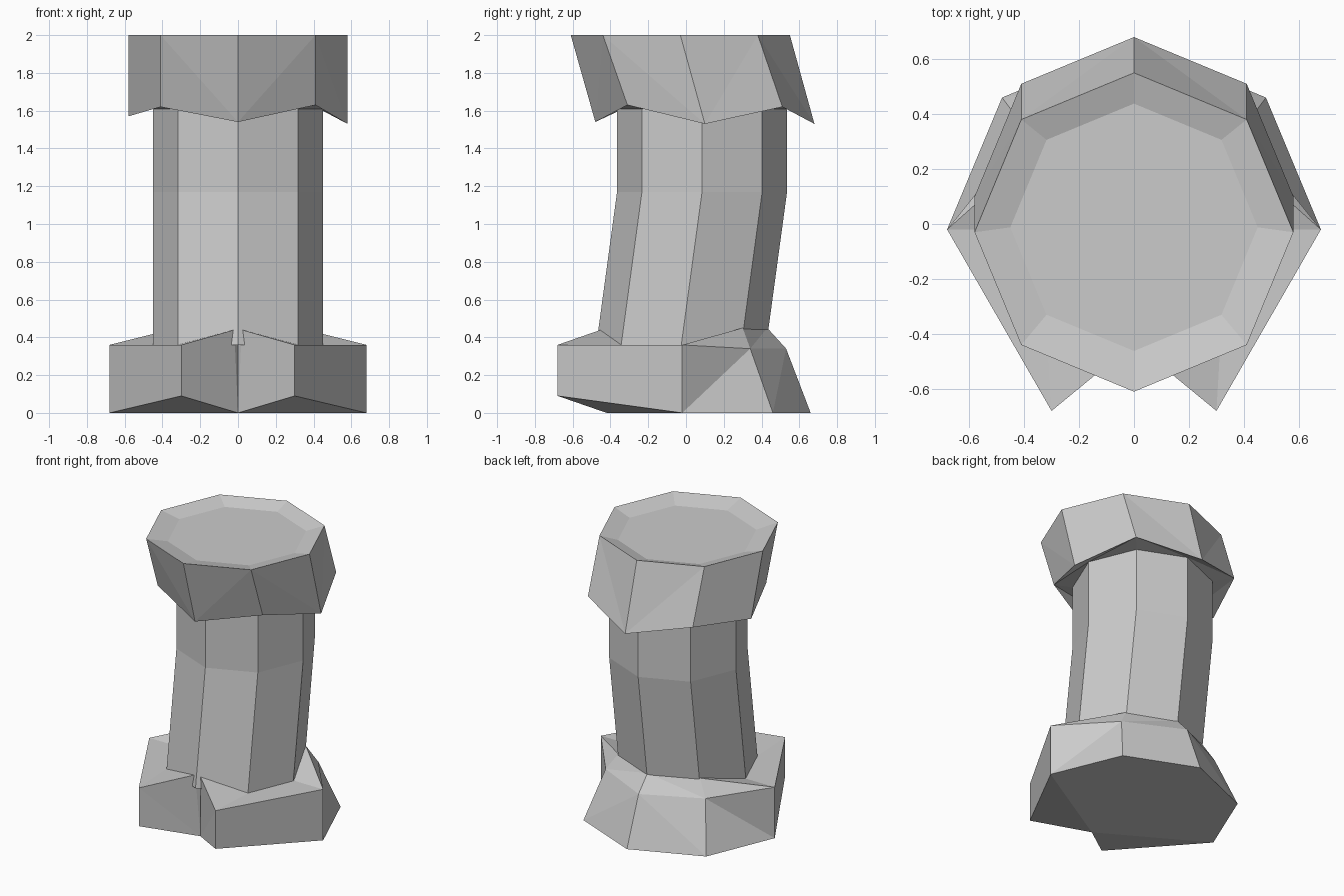
import bpy, bmesh
from math import sin, cos, pi

cube = bpy.data.objects.get("Cube")
if cube:
    bpy.data.objects.remove(cube, do_unlink=True)

grey = bpy.data.materials.new("light_grey")
grey.use_nodes = True
colour = (0.6, 0.6, 0.6, 1)
grey.diffuse_color = colour
grey.node_tree.nodes["Principled BSDF"].inputs["Base Color"].default_value = colour


def octagon(radius, y, heights):
    """Eight points around (0, y); heights is one z or one z per corner."""
    if not isinstance(heights, (list, tuple)):
        heights = [heights] * 8
    return [(radius * cos(k * pi / 4), y + radius * sin(k * pi / 4), heights[k])
            for k in range(8)]


def finish(name, bm):
    bmesh.ops.remove_doubles(bm, verts=bm.verts, dist=0.0005)
    bmesh.ops.recalc_face_normals(bm, faces=bm.faces)
    mesh = bpy.data.meshes.new(name)
    bm.to_mesh(mesh)
    bm.free()
    mesh.materials.append(grey)
    obj = bpy.data.objects.new(name, mesh)
    bpy.context.collection.objects.link(obj)
    return obj


def loft(name, rings):
    """Skin stacked octagons with triangles and cap both ends."""
    bm = bmesh.new()
    rows = [[bm.verts.new(p) for p in ring] for ring in rings]
    for low, high in zip(rows, rows[1:]):
        for k in range(8):
            n = (k + 1) % 8
            a, b, c, d = low[k], low[n], high[n], high[k]
            # Diagonals fan out from the even lower corners
            tris = ((a, b, c), (a, c, d)) if k % 2 == 0 else ((a, b, d), (b, c, d))
            for tri in tris:
                bm.faces.new(tri)
    bm.faces.new(rows[0])
    bm.faces.new(rows[-1])
    return finish(name, bm)


# Bent shaft
loft("leg_shaft", [octagon(0.45, -0.025, 0.36),
                   octagon(0.45, 0.085, 1.17),
                   octagon(0.45, 0.085, 1.62)])

# Slanted cuff with a jagged hem and a shallow dished top
hem = [1.53, 1.62, 1.53, 1.62, 1.57, 1.62, 1.54, 1.63]
loft("top_cuff", [octagon(0.45, 0.085, 1.61),
                  octagon(0.58, 0.10, hem),
                  octagon(0.58, -0.03, 2.0),
                  octagon(0.45, -0.012, 1.965)])

# Cloven foot: half outline from back to cleft, as (sole, rim, ankle) points
outline = [
    ((0, 0.66, 0), (0, 0.53, 0.34), (0, 0.43, 0.45)),             # back
    ((0.48, 0.46, 0), (0.39, 0.34, 0.34), (0.32, 0.30, 0.45)),    # heel
    ((0.68, -0.02, 0), (0.68, -0.02, 0.36), (0.45, -0.02, 0.36)),  # side
    ((0.30, -0.68, 0.09), (0.30, -0.68, 0.36), (0.32, -0.335, 0.36)),  # toe
    ((0, -0.42, 0), (0.02, -0.45, 0.44), (0, -0.42, 0.36)),       # cleft
]
bm = bmesh.new()
for side in (1, -1):
    cols = [[bm.verts.new((side * x, y, z)) for x, y, z in col] for col in outline]
    for a, b in zip(cols, cols[1:]):
        for i in (0, 1):
            bm.faces.new((a[i], b[i], a[i + 1]))
            bm.faces.new((b[i], b[i + 1], a[i + 1]))
    back, heel, flank, toe, cleft = cols
    bm.faces.new(cleft)
    bm.faces.new((back[0], heel[0], flank[0], cleft[0]))
    bm.faces.new((flank[0], toe[0], cleft[0]))
finish("cloven_foot", bm)
